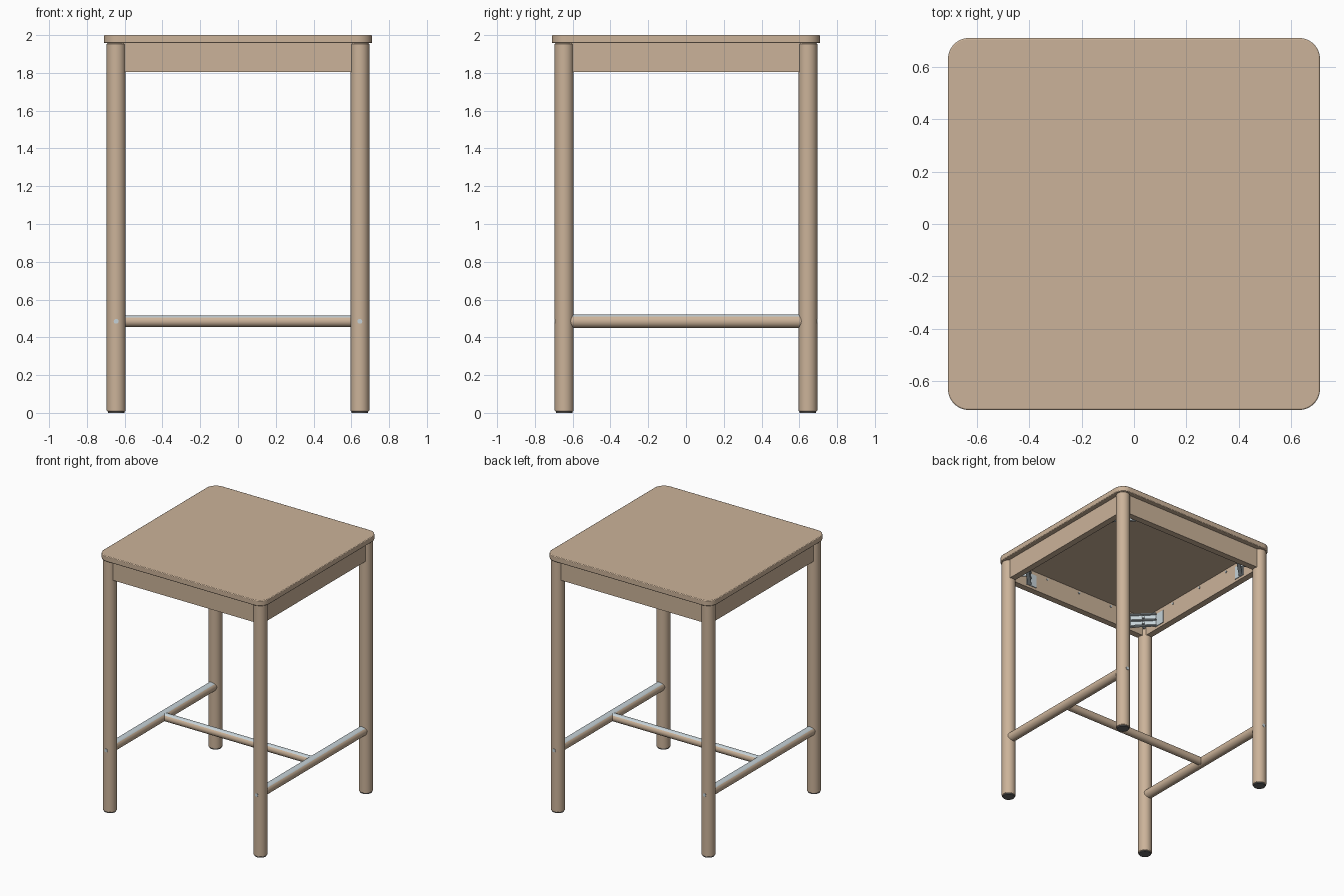
import bpy, bmesh
from math import pi, cos, sin, radians
from mathutils import Matrix, Vector

cube = bpy.data.objects.get("Cube")
if cube:
    bpy.data.objects.remove(cube, do_unlink=True)


def material(name, rgb):
    m = bpy.data.materials.new(name)
    m.use_nodes = True
    m.diffuse_color = (*rgb, 1)
    m.node_tree.nodes["Principled BSDF"].inputs["Base Color"].default_value = (*rgb, 1)
    return m


WOOD = material("pale wood", (0.60, 0.45, 0.32))
METAL = material("light metal", (0.56, 0.64, 0.68))
PAD = material("grey plastic", (0.13, 0.13, 0.13))


def finish(name, bm, mats, smooth=True):
    mesh = bpy.data.meshes.new(name)
    bm.normal_update()
    bm.to_mesh(mesh)
    bm.free()
    for m in mats:
        mesh.materials.append(m)
    ob = bpy.data.objects.new(name, mesh)
    bpy.context.collection.objects.link(ob)
    if smooth:
        bpy.ops.object.select_all(action="DESELECT")
        ob.select_set(True)
        bpy.context.view_layer.objects.active = ob
        bpy.ops.object.shade_smooth_by_angle(angle=radians(35))
    return ob


def bevel(ob, width, segments=2):
    b = ob.modifiers.new("edge", "BEVEL")
    b.width, b.segments, b.limit_method = width, segments, "ANGLE"
    b.angle_limit = radians(50)


def rod(name, start, end, radius, mat, sides=48):
    """Round bar between two points."""
    a, b = Vector(start), Vector(end)
    d = b - a
    bm = bmesh.new()
    turn = d.to_track_quat("Z", "Y").to_matrix().to_4x4()
    bmesh.ops.create_cone(bm, cap_ends=True, segments=sides, radius1=radius, radius2=radius,
                          depth=d.length, matrix=Matrix.Translation((a + b) / 2) @ turn)
    return finish(name, bm, [mat])


def box(name, size, centre, mat, angle=0):
    bm = bmesh.new()
    m = Matrix.Translation(centre) @ Matrix.Rotation(angle, 4, "Z") @ Matrix.Diagonal((*size, 1))
    bmesh.ops.create_cube(bm, size=1, matrix=m)
    return finish(name, bm, [mat], smooth=False)


# Tabletop: rounded square slab
HALF, R, TOP, UNDER = 0.71, 0.08, 2.0, 1.957
bm = bmesh.new()
ring = []
for q in range(4):
    sx, sy = ((1, 1), (-1, 1), (-1, -1), (1, -1))[q]
    for i in range(13):
        t = pi / 2 * (q + i / 12)
        ring.append(bm.verts.new((sx * (HALF - R) + R * cos(t), sy * (HALF - R) + R * sin(t), UNDER)))
base = bm.faces.new(ring)
ext = bmesh.ops.extrude_face_region(bm, geom=[base], use_keep_orig=True)
bmesh.ops.translate(bm, vec=(0, 0, TOP - UNDER),
                    verts=[g for g in ext["geom"] if isinstance(g, bmesh.types.BMVert)])
bmesh.ops.recalc_face_normals(bm, faces=bm.faces)
bevel(finish("tabletop", bm, [WOOD]), 0.005)

# Legs with foot pads, barrel bolts and corner brackets
LEG, LEG_R, BAR_Z = 0.645, 0.05, 0.485
for sx, side in ((-1, "right"), (1, "left")):
    for sy, end in ((-1, "front"), (1, "back")):
        tag = f"{end}_{side}"
        x, y = sx * LEG, sy * LEG
        bevel(rod(f"leg_{tag}", (x, y, 0.008), (x, y, UNDER), LEG_R, WOOD), 0.005)
        rod(f"foot_pad_{tag}", (x, y, 0), (x, y, 0.012), LEG_R - 0.007, PAD)
        rod(f"leg_bolt_{tag}", (x, y + sy * 0.04, BAR_Z), (x, y + sy * 0.052, BAR_Z), 0.013, METAL, 20)

        # Bracket: ribbed diagonal plate with tabs against the aprons
        c, turn = 0.55, -sx * sy * pi / 4
        inward = Vector((-sx, -sy, 0)).normalized()
        along = Vector((cos(turn), sin(turn), 0))
        middle = Vector((sx * c, sy * c, 1.875))
        box(f"bracket_plate_{tag}", (0.19, 0.006, 0.10), middle, METAL, turn)
        for dz in (-0.047, 0, 0.047):
            box(f"bracket_rib_{tag}", (0.19, 0.024, 0.008),
                middle + inward * 0.012 + Vector((0, 0, dz)), METAL, turn)
        box(f"bracket_tab_x_{tag}", (0.09, 0.006, 0.10), (sx * 0.45, sy * 0.617, 1.875), METAL)
        box(f"bracket_tab_y_{tag}", (0.006, 0.09, 0.10), (sx * 0.617, sy * 0.45, 1.875), METAL)
        for dz in (-0.024, 0.024):
            p = middle + Vector((0, 0, dz))
            rod(f"bracket_bolt_{tag}", p - inward * 0.06, p + inward * 0.02, 0.01, METAL, 12)

# Aprons under the top, with small fixing screws on the inner faces
for s, end in ((-1, "front"), (1, "back")):
    box(f"apron_{end}", (1.22, 0.05, 0.152), (0, s * 0.645, 1.881), WOOD)
for s, side in ((-1, "right"), (1, "left")):
    box(f"apron_{side}", (0.05, 1.22, 0.152), (s * 0.645, 0, 1.881), WOOD)
for s in (-1, 1):
    for t in (-0.3, 0, 0.3):
        rod("apron_screw", (t, s * 0.625, 1.935), (t, s * 0.614, 1.935), 0.008, METAL, 12)
        rod("apron_screw", (s * 0.625, t, 1.935), (s * 0.614, t, 1.935), 0.008, METAL, 12)


# Stretchers, each with a metal wear strip along its upper side
def stretcher(name, start, end, radius):
    ob = rod(name, start, end, radius, WOOD)
    ob.data.materials.append(METAL)
    for f in ob.data.polygons:
        if f.normal.z > cos(radians(43)):
            f.material_index = 1


for s, side in ((-1, "right"), (1, "left")):
    stretcher(f"stretcher_{side}", (s * LEG, -LEG, BAR_Z), (s * LEG, LEG, BAR_Z), 0.036)
stretcher("stretcher_middle", (-LEG, 0, BAR_Z), (LEG, 0, BAR_Z), 0.03)
